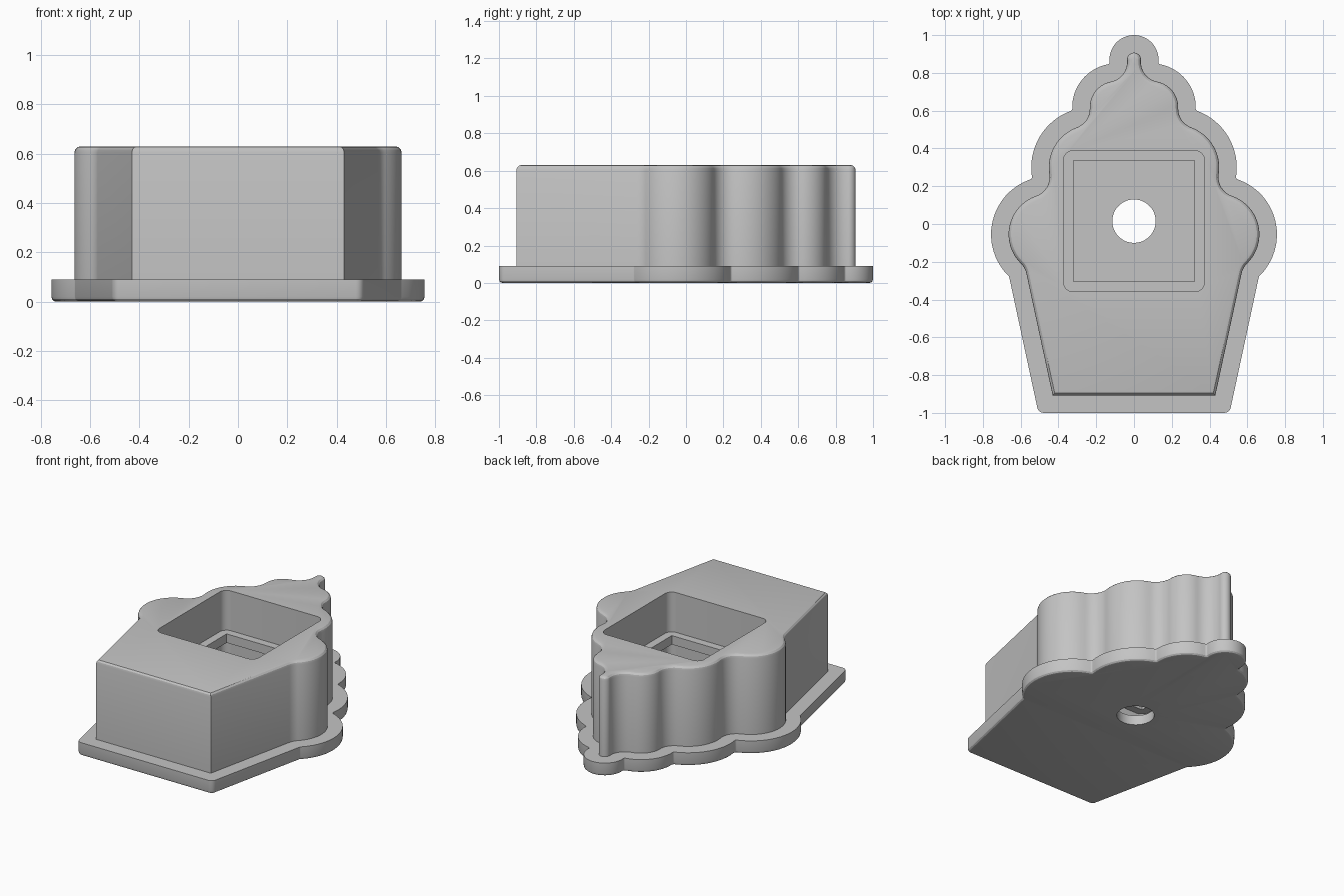
import bpy, bmesh
from math import sin, cos, pi, sqrt, atan2, radians
from mathutils import Vector

if "Cube" in bpy.data.objects:
    bpy.data.objects.remove(bpy.data.objects["Cube"])

grey = bpy.data.materials.new("plain grey")
grey.use_nodes = True
grey.diffuse_color = (0.55, 0.55, 0.55, 1)
grey.node_tree.nodes["Principled BSDF"].inputs["Base Color"].default_value = grey.diffuse_color

# Scalloped lobes up the side: centre x, centre y, radius
LOBES = [(0.449, -0.055, 0.32), (0.225, 0.299, 0.331), (0.096, 0.618, 0.243), (0, 0.87, 0.142)]
SIDE_ANGLE = -0.212      # outward direction of the slanted side
SIDE_DIST = 0.717        # distance of that side from the origin
FRONT = -1.012
FLANGE, WALL = 0.012, 0.105   # insets of the two outlines


def ray(a):
    return Vector((cos(a), sin(a)))


def arc(centre, radius, a, b, n):
    return [centre + ray(a + (b - a) * i / n) * radius for i in range(n + 1)]


def notch(p, r, q, s):
    """Outer crossing of two neighbouring lobes."""
    d = q - p
    along = (d.length_squared + r * r - s * s) / (2 * d.length)
    u = d.normalized()
    return p + u * along + Vector((u.y, -u.x)) * sqrt(r * r - along * along)


def outline(inset, corner=0):
    """Closed symmetric outline, moved inward by inset."""
    n = ray(SIDE_ANGLE)
    # front corner
    y = FRONT + inset + corner
    c = Vector(((SIDE_DIST - inset - corner - n.y * y) / n.x, y))
    half = arc(c, corner, -pi / 2, SIDE_ANGLE, 5) if corner else [c]
    # point where the slanted side meets the first lobe
    p, r = Vector(LOBES[0][:2]), LOBES[0][2]
    gap = SIDE_DIST - n.dot(p)
    meet = p + n * gap + Vector((n.y, -n.x)) * sqrt(r * r - gap * gap)
    last = SIDE_ANGLE
    for i, (cx, cy, r) in enumerate(LOBES):
        p = Vector((cx, cy))
        start = atan2(meet.y - cy, meet.x - cx)
        half += arc(meet, -inset, last, start, 8)
        if i + 1 < len(LOBES):
            qx, qy, s = LOBES[i + 1]
            meet = notch(p, r, Vector((qx, qy)), s)
            last = atan2(meet.y - cy, meet.x - cx)
        else:
            last = pi / 2
        half += arc(p, r - inset, start, last, 16)[1:-1]
    tip = Vector((0, LOBES[-1][1] + LOBES[-1][2] - inset))
    return half + [tip] + [Vector((-v.x, v.y)) for v in reversed(half)]


def loft(name, rings):
    """Solid through (outline, height) rings, capped at both ends."""
    bm = bmesh.new()
    loops = [[bm.verts.new((v.x, v.y, z)) for v in pts] for pts, z in rings]
    for low, high in zip(loops, loops[1:]):
        for i in range(len(low)):
            bm.faces.new((low[i - 1], low[i], high[i], high[i - 1]))
    bm.faces.new(list(reversed(loops[0])))
    bm.faces.new(loops[-1])
    bmesh.ops.recalc_face_normals(bm, faces=bm.faces)
    mesh = bpy.data.meshes.new(name)
    bm.to_mesh(mesh)
    bm.free()
    mesh.materials.append(grey)
    ob = bpy.data.objects.new(name, mesh)
    bpy.context.collection.objects.link(ob)
    return ob


def rectangle(hx, hy, r):
    """Rectangle with rounded corners, centred on the opening."""
    pts = []
    for k, (sx, sy) in enumerate([(1, 1), (-1, 1), (-1, -1), (1, -1)]):
        c = Vector((sx * (hx - r), sy * (hy - r) + 0.015))
        pts += arc(c, r, k * pi / 2, (k + 1) * pi / 2, 8) if r else [c]
    return pts


def combine(target, other, operation):
    mod = target.modifiers.new(operation, "BOOLEAN")
    mod.operation, mod.object, mod.solver = operation, other, "EXACT"
    bpy.context.view_layer.objects.active = target
    bpy.ops.object.modifier_apply(modifier=mod.name)
    bpy.data.objects.remove(other)


def rounding(radius):
    """Inset and rise of a three-step rounded edge."""
    return [(radius * (1 - cos(i * pi / 6)), radius * sin(i * pi / 6)) for i in range(4)]


# Base flange with a rounded lower edge
rings = [(outline(FLANGE + d, 0.035 - d), 0.02 - h) for d, h in reversed(rounding(0.02))]
box = loft("scalloped_box", rings + [(outline(FLANGE, 0.035), 0.09)])

# Tall wall with a rounded upper edge
rings = [(outline(WALL), 0.05)] + [(outline(WALL + d), 0.604 + h) for d, h in rounding(0.026)]
combine(box, loft("wall", rings), "UNION")

# Upper pocket, square lip opening, lower chamber and round floor hole
pocket = rectangle(0.373, 0.373, 0.05)
square = rectangle(0.32, 0.32, 0)
hole = arc(Vector((0, 0.015)), 0.115, 0, 2 * pi, 48)[:-1]
for name, shape, low, high in [("pocket", pocket, 0.36, 0.8), ("lip_opening", square, 0.2, 0.5),
                               ("chamber", pocket, 0.065, 0.3), ("floor_hole", hole, -0.1, 0.15)]:
    combine(box, loft(name, [(shape, low), (shape, high)]), "DIFFERENCE")

bpy.ops.object.select_all(action="DESELECT")
box.select_set(True)
bpy.context.view_layer.objects.active = box
bpy.ops.object.shade_smooth_by_angle(angle=radians(20))
